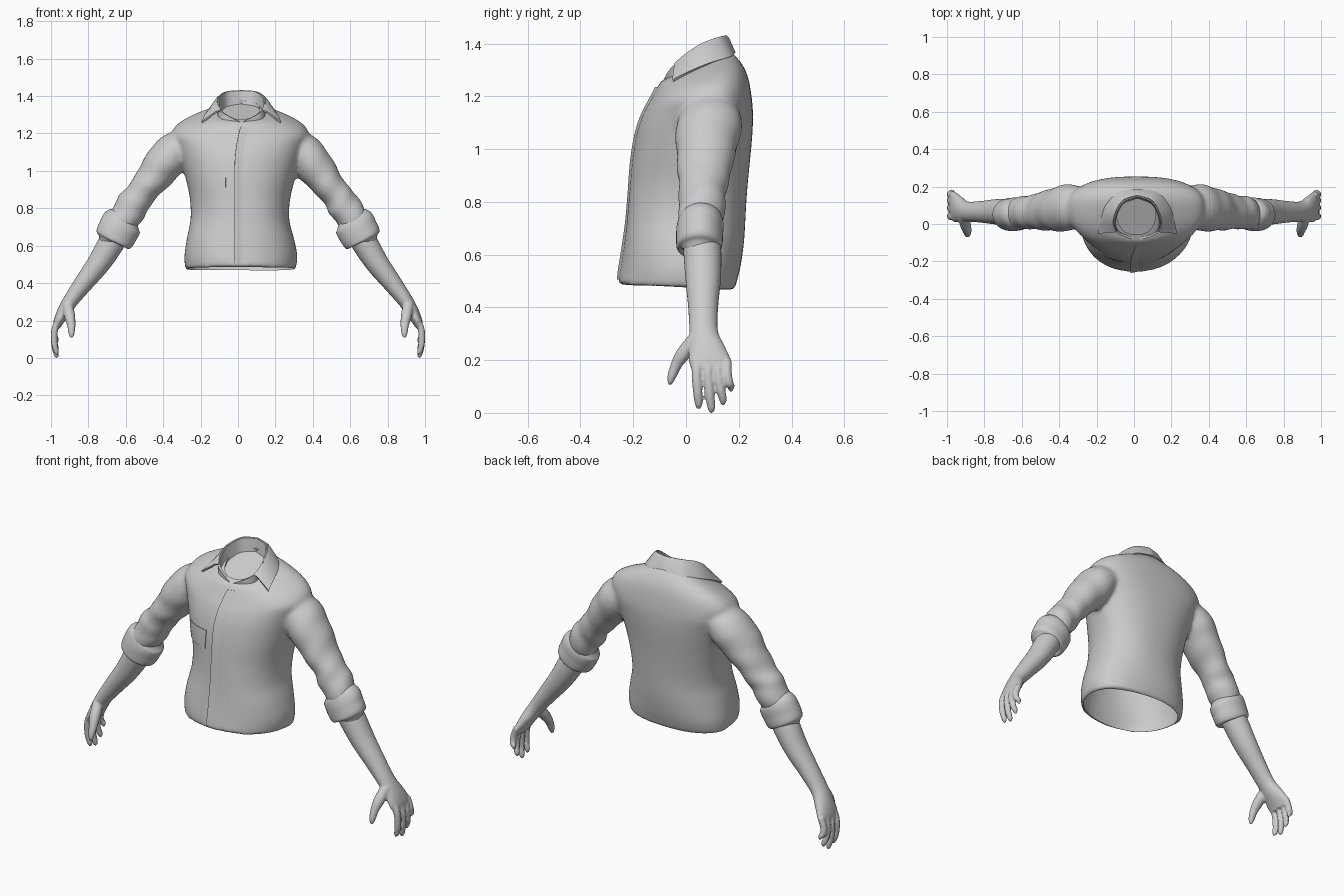
import bpy, bmesh, math
from mathutils import Vector, Matrix
from mathutils.bvhtree import BVHTree

cube = bpy.data.objects.get("Cube")
if cube:
    bpy.data.objects.remove(cube)

grey = bpy.data.materials.new("plain_grey")
grey.use_nodes = True
grey.diffuse_color = (0.6, 0.6, 0.6, 1)
grey.node_tree.nodes["Principled BSDF"].inputs["Base Color"].default_value = (0.6, 0.6, 0.6, 1)


def resample(rows, steps):
    """Catmull-Rom interpolation of equal-length tuples."""
    out = []
    for i in range(len(rows) - 1):
        a, b, c, d = (Vector(rows[min(max(i + k, 0), len(rows) - 1)]) for k in (-1, 0, 1, 2))
        for s in range(steps):
            t = s / steps
            out.append(b + (c - a) * t / 2 + (a * 2 - b * 5 + c * 4 - d) * t * t / 2
                       + (b * 3 - a - c * 3 + d) * t ** 3 / 2)
    return out + [Vector(rows[-1])]


def bridge(bm, rows, closed):
    rows = [[bm.verts.new(p) for p in row] for row in rows]
    n = len(rows[0])
    for a, b in zip(rows, rows[1:]):
        for j in range(n if closed else n - 1):
            k = (j + 1) % n
            bm.faces.new((a[j], a[k], b[k], b[j]))
    if closed:
        bm.faces.new(rows[0])
        bm.faces.new(rows[-1])


def make_object(name, bm):
    bmesh.ops.recalc_face_normals(bm, faces=bm.faces)
    mesh = bpy.data.meshes.new(name)
    bm.to_mesh(mesh)
    bm.free()
    ob = bpy.data.objects.new(name, mesh)
    bpy.context.collection.objects.link(ob)
    mesh.materials.append(grey)
    return ob


def finish(ob, angle=40):
    """Apply modifiers and shade."""
    bpy.ops.object.select_all(action='DESELECT')
    ob.select_set(True)
    bpy.context.view_layer.objects.active = ob
    bpy.ops.object.convert(target='MESH')
    bpy.ops.object.shade_smooth_by_angle(angle=math.radians(angle))


def fuse(ob, voxel, rounds):
    """Merge overlapping volumes into one smooth skin."""
    mod = ob.modifiers.new("fuse", 'REMESH')
    mod.mode, mod.voxel_size = 'VOXEL', voxel
    mod = ob.modifiers.new("soften", 'SMOOTH')
    mod.factor, mod.iterations = 0.5, rounds


def cloth(name, rows, thickness):
    bm = bmesh.new()
    bridge(bm, rows, False)
    ob = make_object(name, bm)
    mod = ob.modifiers.new("cloth", 'SOLIDIFY')
    mod.thickness, mod.offset = thickness, 0
    finish(ob, 50)


def tube(bm, rows, side=1, fold=0.0, sides=28):
    """Rows of x, z, radius across, y centre, y radius."""
    pts = resample(rows, 8)
    rings = []
    for i, p in enumerate(pts):
        q, r = pts[min(i + 1, len(pts) - 1)], pts[max(i - 1, 0)]
        t = Vector((q[0] - r[0], q[1] - r[1])).normalized()
        grow = fold * i / len(pts)
        ring = []
        for j in range(sides):
            a = math.tau * j / sides
            w = 1 + grow * (math.sin(i * 0.6 + 2 * math.sin(a + side))
                            + 0.6 * math.sin(i * 0.4 - 2 * a))
            u = p[2] * w * math.cos(a)
            ring.append((side * (p[0] - t.y * u), p[3] + p[4] * w * math.sin(a), p[1] + t.x * u))
        rings.append(ring)
    bridge(bm, rings, True)


# Torso rows: half width, front y, back y, front z, back z
TORSO = [(.295, -.253, .188, .486, .465), (.302, -.248, .204, .55, .54), (.286, -.238, .216, .64, .64),
         (.264, -.224, .224, .74, .74), (.268, -.212, .234, .85, .85), (.295, -.202, .245, .97, .97),
         (.322, -.185, .252, 1.07, 1.07), (.35, -.16, .253, 1.14, 1.15), (.366, -.14, .246, 1.175, 1.218),
         (.335, -.123, .234, 1.208, 1.276), (.265, -.106, .214, 1.24, 1.32),
         (.195, -.094, .19, 1.258, 1.35), (.135, -.082, .168, 1.264, 1.372), (.12, -.074, .15, 1.268, 1.385)]


def torso(bm, inset=0.0, reach=0.0):
    rows = [(w - inset, f + inset, b - inset, zf - inset, zb - inset) for w, f, b, zf, zb in TORSO]
    if reach:
        first, last = rows[0], rows[-1]
        rows = [first[:3] + (first[3] - reach, first[4] - reach)] + rows
        rows.append(last[:3] + (last[3] + reach, last[4] + reach))
    rings = []
    for i, (w, f, b, zf, zb) in enumerate(resample(rows, 4)):
        mid = f + (b - f) * 0.59
        # The back is squarer across the shoulder blades
        square = 0.9 - 0.15 * max(0, 1 - abs(zb - 1.15) / 0.2)
        ring = []
        for j in range(64):
            a = math.tau * j / 64
            c, s = math.cos(a), math.sin(a)
            x = math.copysign(abs(c) ** (square if s > 0 else 0.9), c) * w
            y = mid + (s ** square * (b - mid) if s > 0 else -abs(s) ** 0.9 * (mid - f))
            z = zf + (zb - zf) * (y - f) / (b - f)
            ripple = 0.006 * math.sin(3 * a + i * 0.35) * max(0, 1.2 - z)
            ring.append((0.012 + x * (1 + ripple * 3), y + ripple * s, z))
        rings.append(ring)
    bridge(bm, rings, True)


# Shirt body with both sleeves
SLEEVE = [(.235, 1.165, .06, .095, .09), (.335, 1.105, .105, .09, .122), (.405, 1.028, .103, .08, .12),
          (.47, .943, .088, .072, .106), (.53, .865, .08, .066, .094), (.575, .8, .089, .06, .09),
          (.63, .71, .08, .055, .08)]
bm = bmesh.new()
torso(bm)
for side in (1, -1):
    tube(bm, SLEEVE, side, 0.05)
shirt = make_object("shirt_body", bm)
fuse(shirt, 0.011, 9)

bm = bmesh.new()
torso(bm, 0.016, 0.12)
cavity = make_object("cavity_cutter", bm)
cavity.hide_render = True
cut = shirt.modifiers.new("hollow", 'BOOLEAN')
cut.operation, cut.object, cut.solver = 'DIFFERENCE', cavity, 'EXACT'
finish(shirt, 50)
bpy.data.objects.remove(cavity)

# Closed floor inside the neck opening
bm = bmesh.new()
bmesh.ops.create_cone(bm, cap_ends=True, segments=48, radius1=.12, radius2=.12, depth=.008,
                      matrix=Matrix.Translation((.016, .036, 1.305)) @ Matrix.Rotation(.45, 4, 'X'))
finish(make_object("neck_floor", bm))

# Rolled cuffs, bare forearms and hands
CUFF = [(.6, .752, .08, .057, .07), (.618, .725, .107, .055, .086), (.64, .682, .109, .052, .089),
        (.668, .63, .1, .05, .085), (.672, .622, .06, .05, .06)]
FOREARM = [(.62, .71, .07, .055, .07), (.68, .61, .07, .062, .072), (.745, .505, .062, .065, .067),
           (.825, .4, .051, .065, .057), (.892, .31, .041, .067, .054), (.93, .25, .036, .08, .068),
           (.957, .2, .028, .09, .08), (.97, .165, .02, .096, .075)]
FINGERS = [(.04, .048, .015), (.083, .096, .0), (.122, .14, .03), (.155, .17, .08)]
THUMB = [(.915, .3, .026, .045, .03), (.902, .235, .03, .0, .036), (.892, .18, .023, -.036, .024),
         (.89, .135, .017, -.054, .017), (.89, .108, .008, -.06, .008)]

for side, label in ((1, "left"), (-1, "right")):
    bm = bmesh.new()
    tube(bm, CUFF, side, 0.008, 40)
    finish(make_object(label + "_rolled_cuff", bm), 50)

    bm = bmesh.new()
    tube(bm, FOREARM, side)
    tube(bm, THUMB, side, 0, 14)
    for root, tip, end in FINGERS:
        mid = (root + tip) / 2
        tube(bm, [(.962, .2, .018, root, .019), (.98, .15, .018, root, .019),
                  (.982, (.15 + end) / 2, .017, mid, .018), (.972, end + .02, .014, tip, .015),
                  (.967, end, .006, tip, .006)], side, 0, 14)
    arm = make_object(label + "_forearm_and_hand", bm)
    fuse(arm, 0.006, 2)
    finish(arm, 60)

# Collar: an inner stand meeting in a V, and a folded leaf ending in points
BASE = [(0, .142, 1.35), (.075, .115, 1.345), (.11, .06, 1.32), (.12, 0, 1.285), (.1, -.045, 1.256),
        (.055, -.066, 1.246), (0, -.078, 1.238)]
RIM = [(0, .15, 1.428), (.075, .125, 1.422), (.114, .065, 1.4), (.127, .005, 1.362), (.11, -.04, 1.322),
       (.058, -.066, 1.288), (0, -.081, 1.26)]
EDGE = [(0, .183, 1.365), (.105, .165, 1.348), (.165, .1, 1.328), (.19, .035, 1.302), (.21, -.05, 1.26)]


def mirrored(half):
    rows = [[Vector((-p.x, p.y, p.z)) for p in row] for row in half[:0:-1]] + half
    return [[p + Vector((.018, 0, 0)) for p in row] for row in rows]


cloth("collar_stand", mirrored(list(zip(resample(BASE, 5), resample(RIM, 5)))), .012)
leaf = []
for rim, edge in zip(resample(RIM[:5], 5), resample(EDGE, 5)):
    out = (edge - rim) * 0.25
    leaf.append([rim, rim + out + Vector((0, 0, .008)), edge])
cloth("folded_collar", mirrored(leaf), .01)

# Thin cloth plates laid on the chest
bm = bmesh.new()
bm.from_mesh(shirt.data)
surface = BVHTree.FromBMesh(bm)
bm.free()


def plate(name, left, right, bottom, top, lift, far_lift, lean=0.0):
    rows = []
    for i in range(31):
        v = i / 30
        row = []
        for j in range(9):
            u = j / 8
            x = left + (right - left) * u + lean * max(0, v - 0.7) ** 2
            z = bottom + (top - bottom) * v
            hit = surface.ray_cast(Vector((x, -1, z)), Vector((0, 1, 0)))[0]
            row.append((x, hit.y - lift * (1 - u) - far_lift * u, z))
        rows.append(row)
    cloth(name, rows, .005)


plate("button_placket", -.018, .05, .505, 1.235, .006, -.008, .35)
plate("chest_pocket_flap", -.215, -.065, .91, 1.01, .003, .001)
